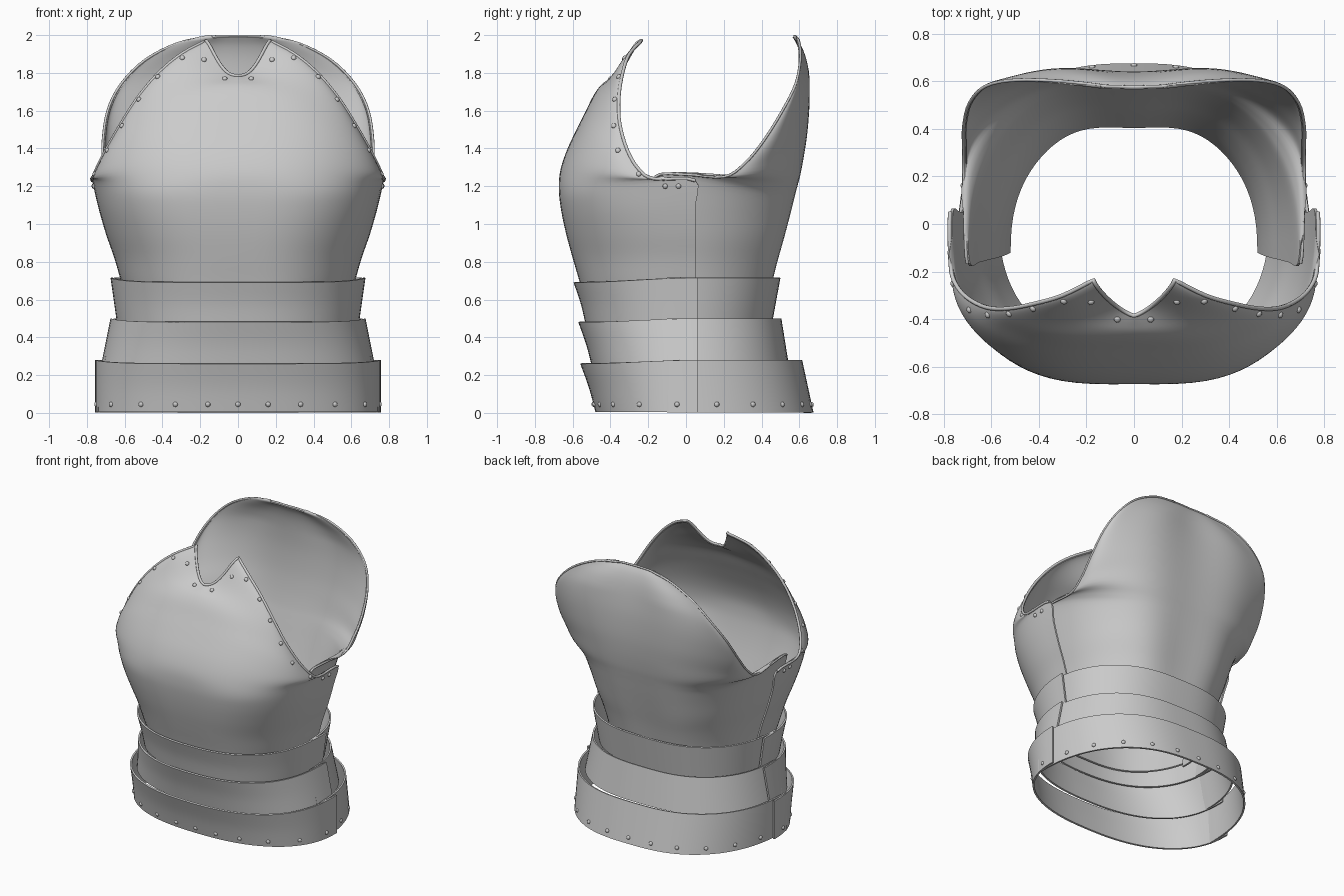
import bpy, math
from mathutils import Vector
from mathutils.bvhtree import BVHTree

if "Cube" in bpy.data.objects:
    bpy.data.objects.remove(bpy.data.objects["Cube"], do_unlink=True)

steel = bpy.data.materials.new("steel_grey")
steel.use_nodes = True
GREY = (0.6, 0.6, 0.6, 1)
steel.diffuse_color = GREY
steel.node_tree.nodes["Principled BSDF"].inputs["Base Color"].default_value = GREY

FRONT, BACK = -1, 1
HALF = 22    # columns per half plate
STEPS = 4    # smooth steps between profile rows


def catmull(a, b, c, d, t):
    return [0.5 * (2 * q + (r - p) * t + (2 * p - 5 * q + 4 * r - s) * t * t
                   + (3 * q - p - 3 * r + s) * t ** 3) for p, q, r, s in zip(a, b, c, d)]


def smooth_rows(rows):
    out = []
    for i in range(len(rows) - 1):
        a, d = rows[max(i - 1, 0)], rows[min(i + 2, len(rows) - 1)]
        out += [catmull(a, rows[i], rows[i + 1], d, k / STEPS) for k in range(STEPS)]
    return out + [rows[-1]]


def section(row, side, dip):
    """One curved strip from side to side: centre height and depth, end x, y, z, squareness."""
    zc, yc, xe, ye, ze, n = row
    dip *= min(1, xe / 0.6) ** 2
    pts = []
    for c in range(-HALF, HALF + 1):
        phi = abs(c) / HALF * math.pi / 2
        t = math.sin(phi) ** (2 / n)
        depth = max(math.cos(phi), 0) ** (2 / n)
        f = 1 - depth
        y = ye + (yc - ye) * depth + side * dip * math.sin(math.pi * t) ** 2
        z = zc + (ze - zc) * f * f * (3 - 2 * f)
        pts.append(Vector((math.copysign(xe * t, -side * c), y, z)))
    return pts


def finish(obj):
    obj.data.materials.append(steel)
    bpy.context.collection.objects.link(obj)


def plate(name, rows, side, dip=0.0, thick=0.012):
    """Loft the rows into a sheet-metal plate; returns its grid and a search tree."""
    grid = [section(r, side, dip) for r in smooth_rows(rows)]
    w = 2 * HALF + 1
    verts = [p for r in grid for p in r]
    faces = [(r * w + c, r * w + c + 1, (r + 1) * w + c + 1, (r + 1) * w + c)
             for r in range(len(grid) - 1) for c in range(w - 1)]
    me = bpy.data.meshes.new(name)
    me.from_pydata(verts, [], faces)
    obj = bpy.data.objects.new(name, me)
    finish(obj)
    mod = obj.modifiers.new("thickness", 'SOLIDIFY')
    mod.thickness, mod.offset = thick, -1
    bpy.ops.object.select_all(action='DESELECT')
    bpy.context.view_layer.objects.active = obj
    obj.select_set(True)
    bpy.ops.object.modifier_apply(modifier=mod.name)
    bpy.ops.object.shade_smooth_by_angle(angle=math.radians(40))
    return grid, BVHTree.FromPolygons(verts, faces)


def rim(name, grid, start, radius):
    """Rolled edge along the armholes and the neck."""
    path = [r[0] for r in grid[start:]] + grid[-1][1:-1] + [r[-1] for r in grid[:start - 1:-1]]
    cu = bpy.data.curves.new(name, 'CURVE')
    cu.dimensions = '3D'
    cu.bevel_depth, cu.bevel_resolution, cu.use_fill_caps = radius, 2, True
    sp = cu.splines.new('POLY')
    sp.points.add(len(path) - 1)
    for p, co in zip(sp.points, path):
        p.co = (*co, 1)
    finish(bpy.data.objects.new(name, cu))


def rivet(name, tree, origin, direction):
    hit, normal, _, _ = tree.ray_cast(Vector(origin), Vector(direction).normalized())
    if hit is None:
        return
    bpy.ops.mesh.primitive_uv_sphere_add(segments=10, ring_count=6, radius=0.014, location=hit)
    obj = bpy.context.object
    obj.name = name
    obj.rotation_euler = normal.to_track_quat('Z', 'Y').to_euler()
    obj.scale.z = 0.75
    obj.data.materials.append(steel)
    bpy.ops.object.shade_smooth()


# Breastplate: domed front with armholes and a neck notch
breast_rows = [
    (0.57, -.53, .58, .05, 0.57, 2.5), (0.70, -.565, .62, .05, 0.70, 2.5),
    (0.82, -.60, .655, .05, 0.82, 2.5), (0.95, -.635, .70, .05, 0.95, 2.6),
    (1.07, -.66, .74, .05, 1.09, 2.7), (1.17, -.672, .772, .05, 1.23, 2.7),
    (1.27, -.668, .77, -.17, 1.24, 2.25), (1.38, -.635, .75, -.25, 1.29, 2.1),
    (1.50, -.58, .70, -.31, 1.39, 2), (1.60, -.53, .62, -.35, 1.53, 1.85),
    (1.68, -.49, .53, -.355, 1.67, 1.75), (1.73, -.455, .42, -.335, 1.80, 1.65),
    (1.76, -.42, .30, -.30, 1.90, 1.5), (1.785, -.385, .17, -.235, 1.97, 1.3)]
grid, breast = plate("breastplate", breast_rows, FRONT, 0.01)
rim("breastplate_rim", grid, 5 * STEPS, 0.009)

# Backplate: tall back tucked inside the breastplate at the sides
back_rows = [
    (0.52, .415, .53, -.12, 0.52, 2.4), (0.66, .447, .55, -.13, 0.66, 2.4),
    (0.80, .48, .58, -.14, 0.80, 2.5), (0.93, .515, .62, -.15, 0.94, 2.6),
    (1.05, .547, .66, -.16, 1.09, 2.6), (1.14, .57, .70, -.165, 1.25, 2.6),
    (1.19, .583, .71, 0, 1.262, 2.45), (1.26, .60, .715, .20, 1.25, 2.3),
    (1.37, .62, .715, .31, 1.32, 2.2), (1.50, .635, .715, .41, 1.44, 2.2),
    (1.65, .64, .69, .51, 1.60, 2.2), (1.78, .633, .62, .58, 1.74, 2.2),
    (1.88, .62, .49, .605, 1.87, 2.1), (1.95, .60, .31, .60, 1.96, 2),
    (1.995, .575, .14, .582, 1.99, 2)]
grid, _ = plate("backplate", back_rows, BACK, 0.025)
rim("backplate_rim", grid, 5 * STEPS, 0.007)

# Waist lames: (front z, side z, front y, back y, half width) at the top and the foot
lames = {
    "upper": ((.69, .715, -.595, .50, .675), (.46, .47, -.53, .455, .64)),
    "middle": ((.48, .50, -.57, .505, .675), (.23, .25, -.495, .545, .725)),
    "lower": ((.26, .28, -.56, .615, .757), (.006, .003, -.48, .675, .757))}
for label, (top, foot) in lames.items():
    mid = [(a + b) / 2 for a, b in zip(top, foot)]
    mid[2] += 0.006
    front = [(zf, yf, x, .06, zs, 2.4) for zf, zs, yf, yb, x in (foot, mid, top)]
    rear = [(zs, yb, x - .015, -.10, zs, 2.4) for zf, zs, yf, yb, x in (foot, mid, top)]
    _, front_tree = plate(label + "_front_lame", front, FRONT)
    _, rear_tree = plate(label + "_back_lame", rear, BACK, 0.006)

# Rivets along the breastplate edge, mirrored left and right
for s in (-1, 1):
    for x, z in ((.07, 1.77), (.18, 1.87), (.295, 1.88), (.425, 1.78), (.525, 1.66),
                 (.615, 1.52), (.692, 1.39)):
        rivet("breast_rivet", breast, (s * x, -2, z), (0, 1, 0))
    for y, z in ((-.25, 1.265), (-.11, 1.2), (-.04, 1.2)):
        rivet("side_rivet", breast, (s * 2, y, z), (-s, 0, 0))

# Rivets around the lower hem
COUNT = 22
for i in range(COUNT):
    a = 2 * math.pi * (i + 0.5) / COUNT
    d = Vector((math.cos(a), math.sin(a), 0))
    tree = front_tree if d.y < 0.02 else rear_tree
    rivet("hem_rivet", tree, Vector((0, 0.06, 0.045)) + 2 * d, -d)
